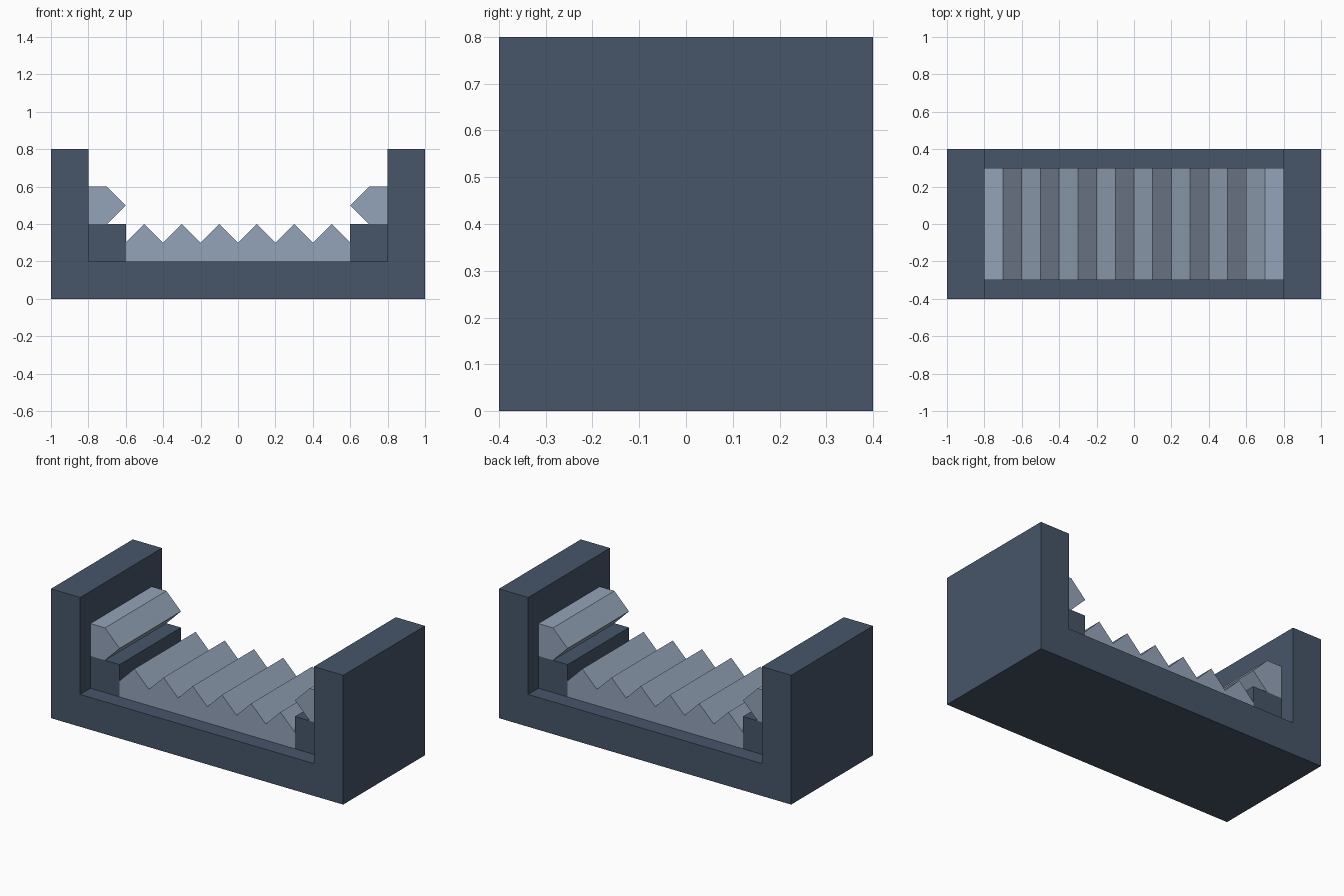
import bpy
import bmesh

if "Cube" in bpy.data.objects:
    bpy.data.objects.remove(bpy.data.objects["Cube"])


def material(name, rgb):
    mat = bpy.data.materials.new(name)
    mat.diffuse_color = (*rgb, 1)
    mat.use_nodes = True
    mat.node_tree.nodes["Principled BSDF"].inputs["Base Color"].default_value = mat.diffuse_color
    return mat


def prism(name, profile, half_depth, mat):
    """Extrude an (x, z) profile symmetrically along y."""
    bm = bmesh.new()
    face = bm.faces.new([bm.verts.new((x, -half_depth, z)) for x, z in profile])
    ext = bmesh.ops.extrude_face_region(bm, geom=[face])
    moved = [v for v in ext["geom"] if isinstance(v, bmesh.types.BMVert)]
    bmesh.ops.translate(bm, verts=moved, vec=(0, 2 * half_depth, 0))
    bmesh.ops.recalc_face_normals(bm, faces=bm.faces)
    mesh = bpy.data.meshes.new(name)
    bm.to_mesh(mesh)
    bm.free()
    mesh.materials.append(mat)
    obj = bpy.data.objects.new(name, mesh)
    bpy.context.collection.objects.link(obj)
    return obj


dark = material("dark_slate", (0.063, 0.091, 0.141))
light = material("light_slate", (0.296, 0.366, 0.479))

# U-shaped frame: floor with two end walls
prism("frame", [(-1, 0), (1, 0), (1, 0.8), (0.8, 0.8), (0.8, 0.2),
                (-0.8, 0.2), (-0.8, 0.8), (-1, 0.8)], 0.4, dark)

# Toothed bed: six ridges running front to back
count, pitch = 6, 0.2
ridge = [(-0.6 + i * pitch / 2, 0.4 if i % 2 else 0.3)
         for i in range(2 * count + 1)]
prism("ridged_bed", [(0.6, 0.2), (-0.6, 0.2)] + ridge, 0.3, light)

# Mirrored support blocks and pointed clamps at each end
block = [(0.6, 0.2), (0.8, 0.2), (0.8, 0.4), (0.6, 0.4)]
clamp = [(0.8, 0.4), (0.8, 0.6), (0.7, 0.6), (0.6, 0.5), (0.7, 0.4)]
for side, s in (("left", -1), ("right", 1)):
    prism(f"{side}_block", [(s * x, z) for x, z in block], 0.3, dark)
    prism(f"{side}_clamp", [(s * x, z) for x, z in clamp], 0.3, light)
